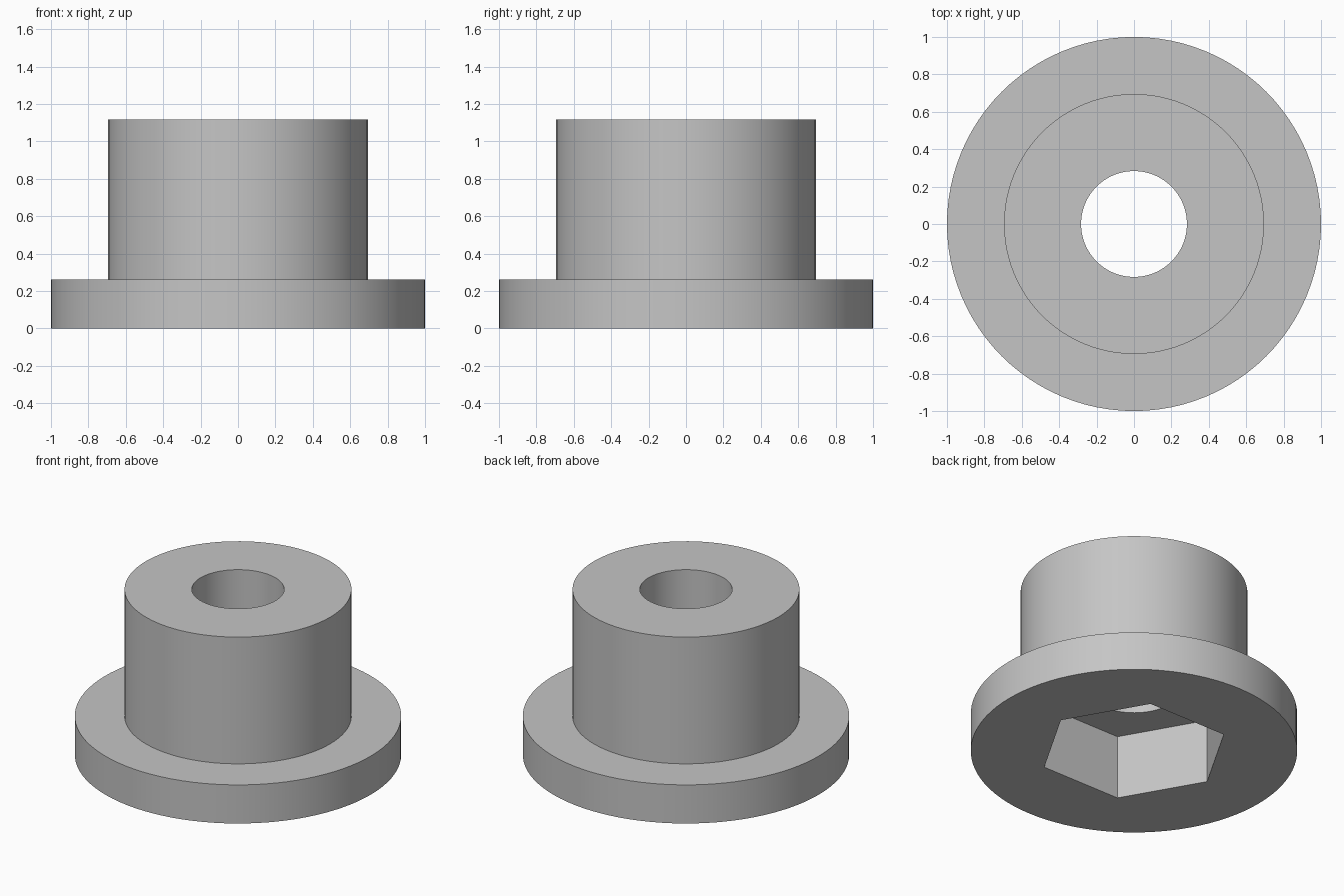
import bpy
import bmesh
import math

if "Cube" in bpy.data.objects:
    bpy.data.objects.remove(bpy.data.objects["Cube"], do_unlink=True)

SEGMENTS = 96
FLANGE_R, BARREL_R, BORE_R, HEX_R = 1.0, 0.695, 0.283, 0.585
FLANGE_H, TOTAL_H, RECESS_H = 0.261, 1.118, 0.433


def circle(angle):
    return 1.0


def hexagon(angle):
    # Radius of a unit hexagon with corners on the x axis
    sector = math.pi / 3
    return math.cos(sector / 2) / math.cos(angle % sector - sector / 2)


# Grey material
grey = bpy.data.materials.new("plain grey")
grey.use_nodes = True
colour = (0.56, 0.56, 0.56, 1.0)
grey.diffuse_color = colour
grey.node_tree.nodes["Principled BSDF"].inputs["Base Color"].default_value = colour

# Closed cross-section: outside upward, down the bore, out through the hex recess
section = [
    (circle, FLANGE_R, 0),
    (circle, FLANGE_R, FLANGE_H),
    (circle, BARREL_R, FLANGE_H),
    (circle, BARREL_R, TOTAL_H),
    (circle, BORE_R, TOTAL_H),
    (circle, BORE_R, RECESS_H),
    (hexagon, HEX_R, RECESS_H),
    (hexagon, HEX_R, 0),
]

bm = bmesh.new()
rings = []
for shape, radius, z in section:
    ring = []
    for i in range(SEGMENTS):
        a = math.tau * i / SEGMENTS
        r = radius * shape(a + 1e-9)
        ring.append(bm.verts.new((r * math.cos(a), r * math.sin(a), z)))
    rings.append(ring)

# Join each ring to the next, and the last to the first
for k, low in enumerate(rings):
    high = rings[(k + 1) % len(rings)]
    for i in range(SEGMENTS):
        j = (i + 1) % SEGMENTS
        bm.faces.new((low[i], low[j], high[j], high[i]))
bmesh.ops.recalc_face_normals(bm, faces=bm.faces[:])

mesh = bpy.data.meshes.new("flanged_bushing")
bm.to_mesh(mesh)
bm.free()
mesh.materials.append(grey)
bushing = bpy.data.objects.new("flanged_bushing", mesh)
bpy.context.collection.objects.link(bushing)

# Smooth round walls with crisp rims and hex corners
bpy.ops.object.select_all(action="DESELECT")
bushing.select_set(True)
bpy.context.view_layer.objects.active = bushing
bpy.ops.object.shade_smooth_by_angle(angle=math.radians(30))
